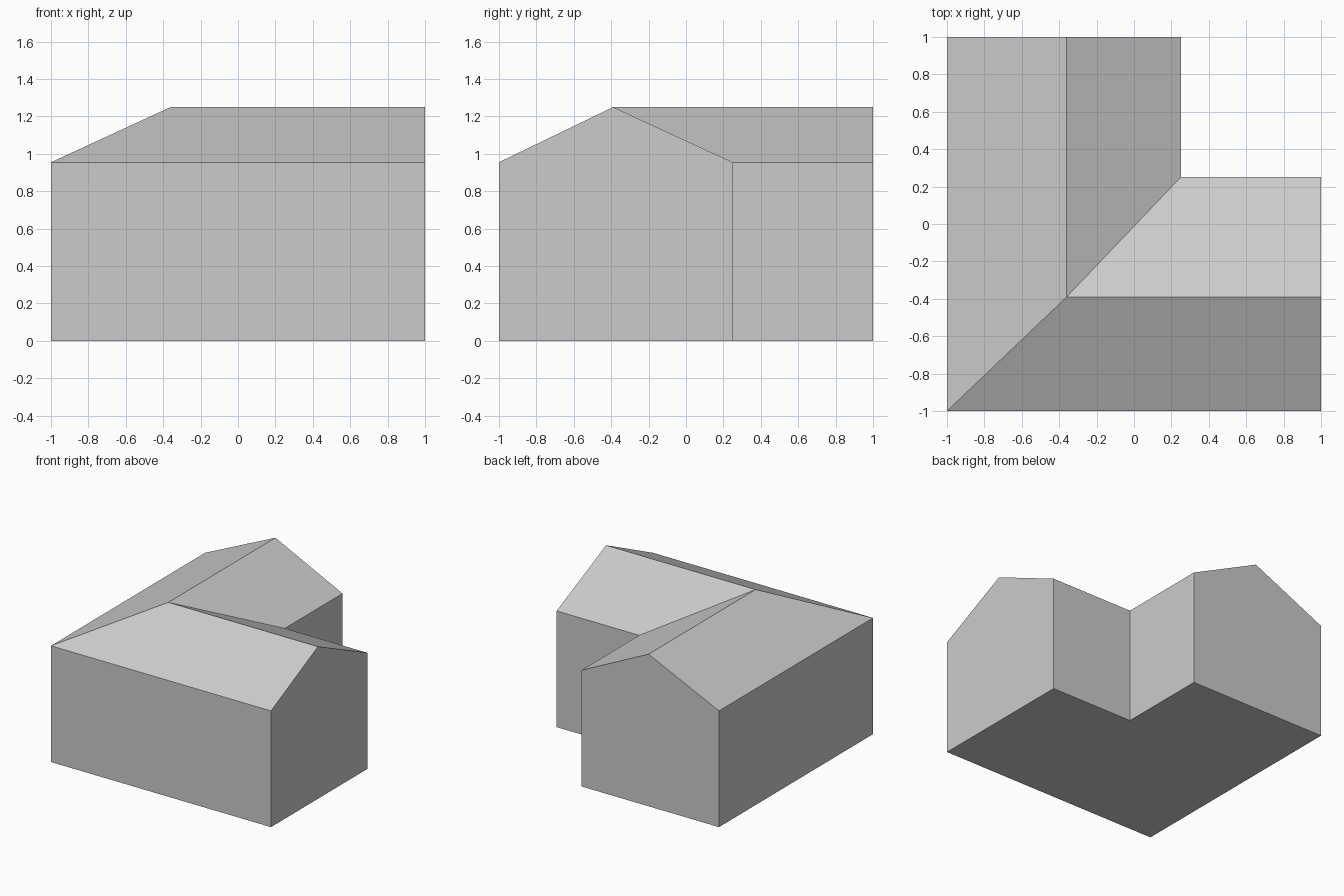
import bpy
import bmesh

cube = bpy.data.objects.get("Cube")
if cube:
    bpy.data.objects.remove(cube, do_unlink=True)

EAVE, RIDGE = 0.955, 1.25
# Plan corners of the L where the two wings meet
OUTER, MIDDLE, INNER = (-1, -1), (-0.36, -0.39), (0.25, 0.25)

grey = bpy.data.materials.new("plain grey")
grey.use_nodes = True
colour = (0.6, 0.6, 0.6, 1)
grey.diffuse_color = colour
grey.node_tree.nodes["Principled BSDF"].inputs["Base Color"].default_value = colour

# Cross-section of a wing: plan corner and height, going round from the outer eave
SECTION = [(OUTER, EAVE), (OUTER, 0), (INNER, 0), (INNER, EAVE), (MIDDLE, RIDGE)]


def loft(name, strips, caps):
    """Sweep chosen sides of the section from one gable, round the corner, to the other."""
    bm = bmesh.new()
    stations = [
        [bm.verts.new((1, p[1], z)) for p, z in SECTION],      # side gable
        [bm.verts.new((p[0], p[1], z)) for p, z in SECTION],   # mitred corner
        [bm.verts.new((p[0], 1, z)) for p, z in SECTION],      # back gable
    ]
    for a, b in zip(stations, stations[1:]):
        for i in strips:
            j = (i + 1) % len(SECTION)
            bm.faces.new((a[i], b[i], b[j], a[j]))
    if caps:
        bm.faces.new(stations[0])
        bm.faces.new(stations[-1][::-1])
    loose = [v for v in bm.verts if not v.link_faces]
    bmesh.ops.delete(bm, geom=loose, context="VERTS")
    mesh = bpy.data.meshes.new(name)
    bm.to_mesh(mesh)
    bm.free()
    mesh.materials.append(grey)
    obj = bpy.data.objects.new(name, mesh)
    bpy.context.collection.objects.link(obj)
    return obj


# Walls with gables and floor, then the roof slopes with their hip and valley
loft("walls", strips=(0, 1, 2), caps=True)
loft("roof", strips=(3, 4), caps=False)
